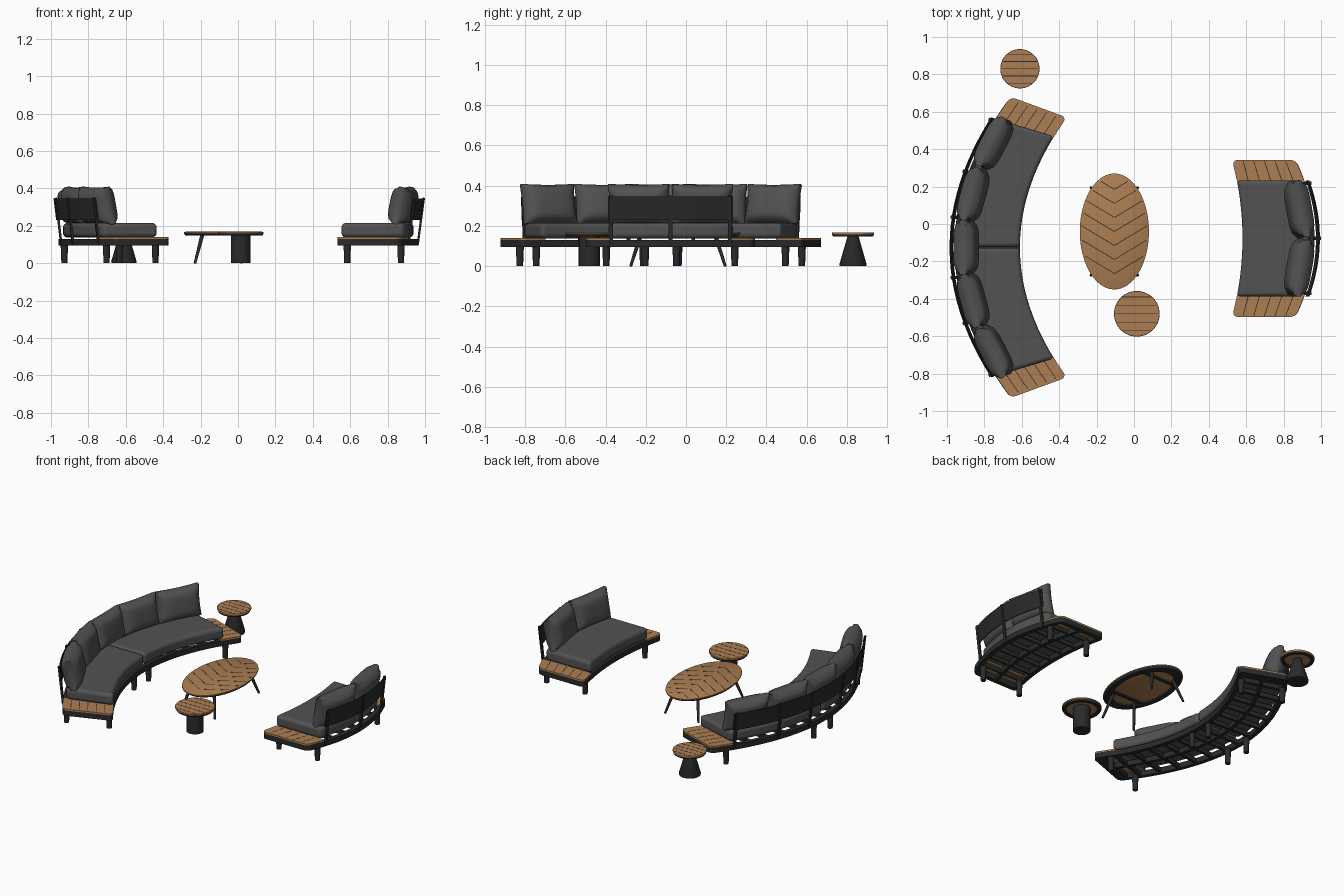
import bpy, bmesh, math
from mathutils import Vector, Matrix

if "Cube" in bpy.data.objects:
    bpy.data.objects.remove(bpy.data.objects["Cube"])


def material(name, rgb):
    m = bpy.data.materials.new(name)
    m.use_nodes = True
    m.diffuse_color = (*rgb, 1)
    m.node_tree.nodes["Principled BSDF"].inputs["Base Color"].default_value = (*rgb, 1)
    return m


FABRIC = material("grey fabric", (0.085, 0.085, 0.085))
METAL = material("charcoal metal", (0.022, 0.023, 0.024))
WOOD = material("teak wood", (0.42, 0.21, 0.085))


def finish(name, bm, mat, bevel=0, smooth=True):
    bmesh.ops.recalc_face_normals(bm, faces=bm.faces)
    me = bpy.data.meshes.new(name)
    bm.to_mesh(me)
    bm.free()
    ob = bpy.data.objects.new(name, me)
    bpy.context.collection.objects.link(ob)
    me.materials.append(mat)
    if bevel:
        mod = ob.modifiers.new("soft edges", "BEVEL")
        mod.width, mod.segments, mod.angle_limit = bevel, 4, math.radians(40)
    if smooth:
        bpy.ops.object.select_all(action="DESELECT")
        ob.select_set(True)
        bpy.context.view_layer.objects.active = ob
        bpy.ops.object.shade_smooth_by_angle(angle=math.radians(40))
    return ob


def lathe(name, profile, center, mat, closed=False, scale=(1, 1), n=48):
    """Revolve (radius, height) points; a closed profile makes a ring."""
    bm = bmesh.new()
    rings = [[bm.verts.new((center[0] + r * scale[0] * math.cos(a),
                            center[1] + r * scale[1] * math.sin(a), z))
              for a in (math.tau * i / n for i in range(n))] for r, z in profile]
    pairs = list(zip(rings, rings[1:])) + ([(rings[-1], rings[0])] if closed else [])
    for lo, hi in pairs:
        for i in range(n):
            j = (i + 1) % n
            bm.faces.new((lo[i], lo[j], hi[j], hi[i]))
    if not closed:
        bm.faces.new(rings[0])
        bm.faces.new(rings[-1])
    return finish(name, bm, mat)


def bar(name, p, q, w, h, mat):
    """Rectangular bar from p to q."""
    p, q = Vector(p), Vector(q)
    d = q - p
    bm = bmesh.new()
    rot = d.to_track_quat("X", "Z").to_matrix().to_4x4()
    bmesh.ops.create_cube(bm, size=1, matrix=Matrix.Translation((p + q) / 2) @ rot
                          @ Matrix.Diagonal((d.length, w, h, 1)))
    return finish(name, bm, mat, smooth=False)


def rod(name, p, q, r1, r2):
    p, q = Vector(p), Vector(q)
    d = q - p
    bm = bmesh.new()
    bmesh.ops.create_cone(bm, cap_ends=True, segments=16, radius1=r1, radius2=r2,
                          depth=d.length, matrix=Matrix.Translation((p + q) / 2)
                          @ d.to_track_quat("Z", "Y").to_matrix().to_4x4())
    return finish(name, bm, METAL)


class Sofa:
    """Curved plan: t runs along the sofa (-1..1), s from front (0) to back (1)."""

    def __init__(self, name, front, back, y0, seat_end):
        self.name, self.front, self.back, self.y0, self.end = name, front, back, y0, seat_end

    def at(self, t, s, z=0):
        f, b = [Vector((x + sag * t * t, self.y0 + half * t, z))
                for x, sag, half in (self.front, self.back)]
        return f.lerp(b, s)

    def strip(self, part, t0, t1, s0, s1, z0, z1, mat, lean=0, n=24, bevel=0, corner=0):
        bm = bmesh.new()
        rows = []
        for i in range(n + 1):
            t = t0 + (t1 - t0) * i / n
            rows.append([bm.verts.new(self.at(t, s, z)) for s, z in
                         ((s0, z0), (s1, z0), (s1 + lean, z1), (s0 + lean, z1))])
        for a, b in zip(rows, rows[1:]):
            for k in range(4):
                m = (k + 1) % 4
                bm.faces.new((a[k], a[m], b[m], b[k]))
        bm.faces.new(rows[0])
        bm.faces.new(rows[-1])
        if corner:
            tip = rows[-1]
            edges = [bm.edges.get((tip[0], tip[3])), bm.edges.get((tip[1], tip[2]))]
            bmesh.ops.bevel(bm, geom=edges, offset=corner, segments=5, profile=0.5,
                            affect="EDGES")
        return finish(self.name + " " + part, bm, mat, bevel)

    def pillow(self, t, width):
        tangent = self.at(t + 0.01, 1) - self.at(t - 0.01, 1)
        tangent.normalize()
        out = tangent.cross(Vector((0, 0, 1)))
        if out.dot(self.at(t, 1) - self.at(t, 0)) < 0:
            out = -out
        up = Vector((0, 0, 1)) + out * 0.2
        up.normalize()
        out = (out - up * out.dot(up)).normalized()
        basis = Matrix((out, tangent, up)).transposed().to_4x4()
        bm = bmesh.new()
        bmesh.ops.create_cube(bm, size=2)
        bmesh.ops.subdivide_edges(bm, edges=bm.edges[:], cuts=11, use_grid_fill=True)
        for v in bm.verts:
            x, y, z = v.co
            puff = 0.3 + 0.7 * math.sqrt((1 - y ** 4) * (1 - z ** 4))
            pinch_y, pinch_z = 1 - 0.05 * (1 - y * y), 1 - 0.05 * (1 - y * y)
            v.co = (x * puff * 0.062, y * width / 2 * (1 - 0.04 * (1 - z * z)) * (1 - 0.03 * x * x),
                    z * 0.102 * pinch_z * (1 - 0.03 * x * x))
        bm.transform(Matrix.Translation(self.at(t, 0.82, 0.308)) @ basis)
        finish(self.name + " back cushion", bm, FABRIC, 0.008)

    def build(self, seats, pillows, pillow_width, posts, legs, joists):
        e = self.end
        # frame rails and joists
        for s0, s1 in ((0, 0.08), (0.46, 0.52), (0.92, 1)):
            self.strip("long rail", -0.94, 0.94, s0, s1, 0.095, 0.13, METAL)
        for t in joists:
            self.strip("joist", t - 0.012, t + 0.012, 0.05, 0.95, 0.1, 0.128, METAL, n=1)
        for side in (-1, 1):
            self.strip("end rail", side * 0.93, side, 0, 1, 0.095, 0.13, METAL, n=1, corner=0.03)
            # slatted end deck
            self.strip("end deck", side * (e - 0.03), side, 0, 1, 0.13, 0.14, WOOD,
                       n=1, corner=0.03)
            for k in range(1, 6):
                self.strip("deck groove", side * e, side * 0.985, k / 6 - 0.006, k / 6 + 0.006,
                           0.139, 0.1405, METAL, n=1)
        # seat cushions
        for t0, t1 in seats:
            self.strip("seat cushion", t0, t1, 0, 0.93, 0.138, 0.215, FABRIC, bevel=0.022)
        for t in pillows:
            self.pillow(t, pillow_width)
        # backrest
        self.strip("back panel", -e, e, 1.02, 1.035, 0.23, 0.345, METAL, lean=0.04)
        for t in posts:
            bar(self.name + " back post", self.at(t, 0.99, 0.1), self.at(t, 1.075, 0.35),
                0.018, 0.012, METAL)
        for t, s in legs:
            rod(self.name + " leg", self.at(t, s), self.at(t, s, 0.1), 0.016, 0.02)


large = Sofa("large sofa", (-0.61, 0.25, 0.695), (-0.96, 0.30, 0.805), -0.125, 0.855)
large.build([(-0.855, -0.003), (0.003, 0.855)], [-0.71, -0.36, 0, 0.36, 0.71], 0.295,
            [-0.84, -0.5, -0.2, 0.2, 0.5, 0.84],
            [(t, s) for t in (-0.88, -0.11, 0.11, 0.88) for s in (0.08, 0.92)],
            [k * 0.142 for k in range(-6, 7)])
small = Sofa("small sofa", (0.58, -0.055, 0.42), (0.965, -0.10, 0.42), -0.077, 0.74)
small.build([(-0.74, 0.74)], [-0.37, 0.37], 0.31, [-0.7, 0, 0.7],
            [(t, s) for t in (-0.76, 0.76) for s in (0.1, 0.9)],
            [k * 0.25 for k in range(-3, 4)])


def table_top(name, center, rx, ry):
    lathe(name + " top", [(0.985, 0.157), (1, 0.159), (1, 0.166), (0.985, 0.168)], center, WOOD,
          scale=(rx, ry), n=64)
    lathe(name + " rim", [(0.78, 0.147), (0.95, 0.147), (0.99, 0.158), (0.78, 0.158)], center,
          METAL, closed=True, scale=(rx, ry), n=64)


# oval coffee table with chevron boards and splayed legs
cx, cy, rx, ry = -0.105, -0.04, 0.185, 0.31
table_top("oval table", (cx, cy), rx, ry)
for side in (-1, 1):
    for k in range(-4, 4):
        start = 0.075 * k - 0.0
        x = 0
        while (x / rx) ** 2 + ((start + 0.6 * x) / ry) ** 2 < 0.88:
            x += 0.004
        bar("oval table groove", (cx, cy + start, 0.168),
            (cx + side * x, cy + start + 0.6 * x, 0.168), 0.004, 0.001, METAL)
    bar("oval table brace", (cx - 0.15, cy + side * 0.15, 0.152),
        (cx + 0.15, cy + side * 0.15, 0.152), 0.02, 0.01, METAL)
    for end in (-1, 1):
        rod("oval table leg", (cx + side * 0.125, cy + end * 0.235, 0),
            (cx + side * 0.085, cy + end * 0.185, 0.155), 0.007, 0.011)

# round side tables: drum base and cone base
for name, center, r, base in (
        ("drum table", (0.015, -0.48), 0.122, [(0.053, 0), (0.053, 0.157)]),
        ("cone table", (-0.61, 0.83), 0.105, [(0.066, 0), (0.068, 0.008), (0.025, 0.157)])):
    table_top(name, center, r, r)
    lathe(name + " base", base, center, METAL)
    for k in range(-2, 3):
        y = k * r * 0.37
        half = 0.93 * math.sqrt(r * r - y * y)
        bar(name + " groove", (center[0] - half, center[1] + y, 0.168),
            (center[0] + half, center[1] + y, 0.168), 0.004, 0.001, METAL)
